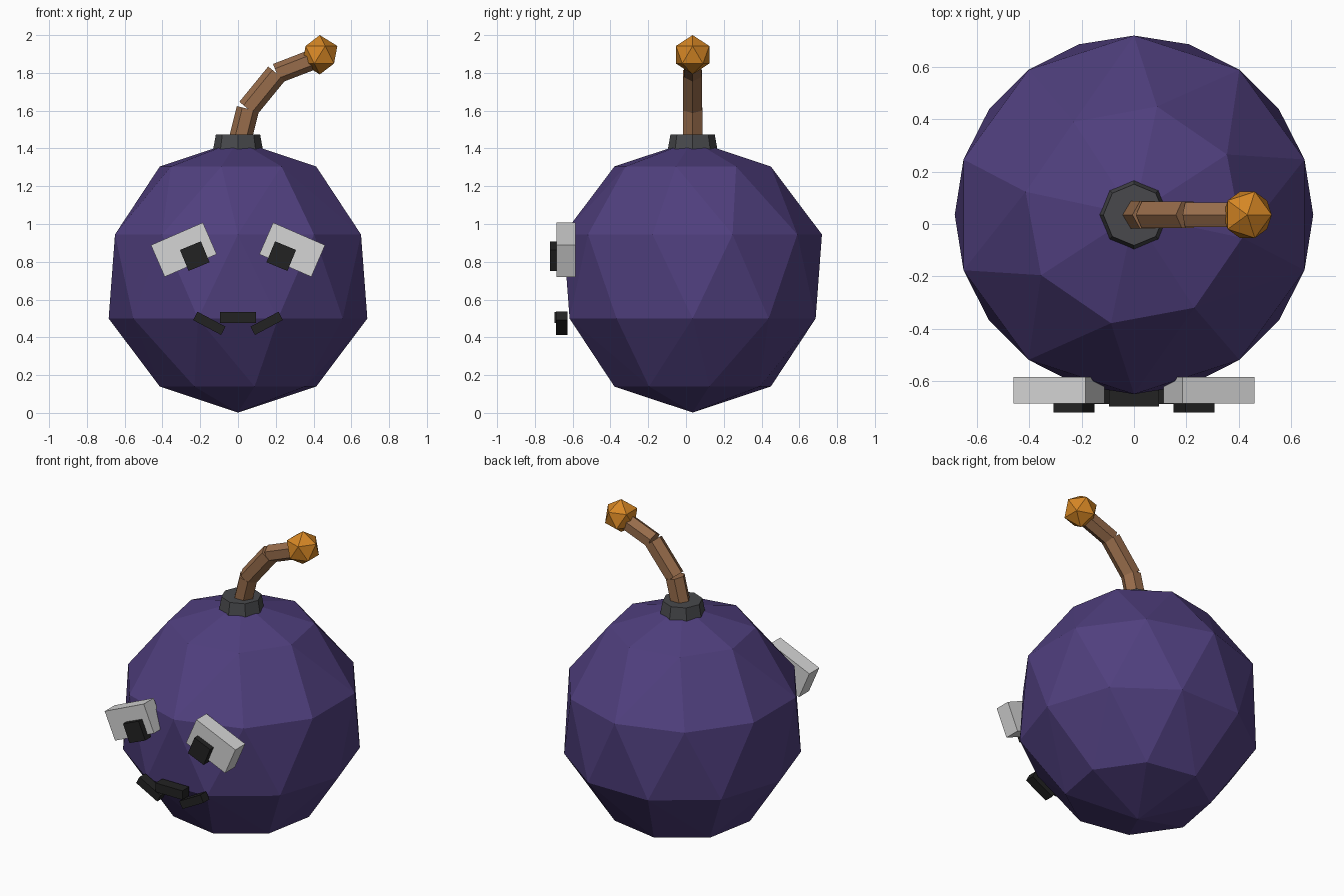
import bpy, bmesh, math
from mathutils import Vector, Matrix

if "Cube" in bpy.data.objects:
    bpy.data.objects.remove(bpy.data.objects["Cube"])

CY = 0.035  # depth centre of the round parts


def material(name, rgb):
    m = bpy.data.materials.new(name)
    m.diffuse_color = (*rgb, 1)
    m.use_nodes = True
    m.node_tree.nodes["Principled BSDF"].inputs["Base Color"].default_value = m.diffuse_color
    return m


PURPLE = material("purple", (0.08, 0.05, 0.21))
GREY = material("dark grey", (0.065, 0.066, 0.072))
BROWN = material("brown", (0.31, 0.15, 0.07))
ORANGE = material("orange", (0.67, 0.24, 0.018))
WHITE = material("off white", (0.66, 0.66, 0.66))
BLACK = material("black", (0.016, 0.016, 0.016))


def finish(name, bm, mat):
    bmesh.ops.recalc_face_normals(bm, faces=bm.faces[:])
    me = bpy.data.meshes.new(name)
    bm.to_mesh(me)
    bm.free()
    me.materials.append(mat)
    ob = bpy.data.objects.new(name, me)
    bpy.context.collection.objects.link(ob)
    return ob


def box(name, x, z, y0, y1, w, h, angle, mat):
    """Box spanning y0..y1, turned in the front plane (positive = right end up)."""
    bm = bmesh.new()
    m = (Matrix.Translation((x, (y0 + y1) / 2, z))
         @ Matrix.Rotation(math.radians(-angle), 4, 'Y')
         @ Matrix.Diagonal((w, y1 - y0, h, 1)))
    bmesh.ops.create_cube(bm, size=1, matrix=m)
    finish(name, bm, mat)


def tube(name, a, b, r1, r2, sides, mat, turn=0):
    """Faceted cylinder from a to b."""
    a, b = Vector(a), Vector(b)
    d = b - a
    tilt = math.atan2(d.x, d.z)
    m = (Matrix.Translation((a + b) / 2) @ Matrix.Rotation(tilt, 4, 'Y')
         @ Matrix.Rotation(math.radians(turn), 4, 'Z'))
    bm = bmesh.new()
    bmesh.ops.create_cone(bm, cap_ends=True, segments=sides, radius1=r1,
                          radius2=r2, depth=d.length, matrix=m)
    finish(name, bm, mat)


# Faceted round body: staggered rings wrapped in a hull
R, CZ = 0.72, 0.722
bm = bmesh.new()
for lat, count, start in ((0, 1, 0), (36, 8, 33), (72, 10, 18),
                          (108, 10, 0), (144, 8, 12), (180, 1, 0)):
    t = math.radians(lat)
    for i in range(count):
        p = math.radians(start + 360 * i / count)
        bm.verts.new((R * math.sin(t) * math.cos(p),
                      CY + R * math.sin(t) * math.sin(p),
                      CZ + R * math.cos(t)))
bmesh.ops.convex_hull(bm, input=bm.verts[:])
finish("body", bm, PURPLE)

# Collar at the top
tube("collar", (0, CY, 1.375), (0, CY, 1.475), 0.135, 0.117, 8, GREY)

# Bent fuse in three straight pieces
path = ((0.01, 1.44), (0.052, 1.61), (0.205, 1.797), (0.42, 1.88))
for i, r in enumerate((0.06, 0.058, 0.054)):
    (x0, z0), (x1, z1) = path[i], path[i + 1]
    tube(f"fuse_{i + 1}", (x0, CY, z0), (x1, CY, z1), r, r, 6, BROWN, 30)

# Glowing tip
bm = bmesh.new()
bmesh.ops.create_icosphere(bm, subdivisions=1, radius=0.104,
                           matrix=Matrix.Translation((0.433, CY, 1.896)))
finish("fuse_tip", bm, ORANGE)

# Eyes, pupils and mouth corners, mirrored left and right
for side, s in (("left", -1), ("right", 1)):
    box(f"eye_{side}", s * 0.287, 0.864, -0.685, -0.585, 0.30, 0.183, -s * 23.5, WHITE)
    box(f"pupil_{side}", s * 0.229, 0.83, -0.72, -0.66, 0.12, 0.12, -s * 22.5, BLACK)
    box(f"mouth_{side}", s * 0.152, 0.474, -0.687, -0.628, 0.168, 0.05, s * 28, BLACK)
box("mouth_middle", 0, 0.505, -0.697, -0.628, 0.19, 0.057, 0, BLACK)
